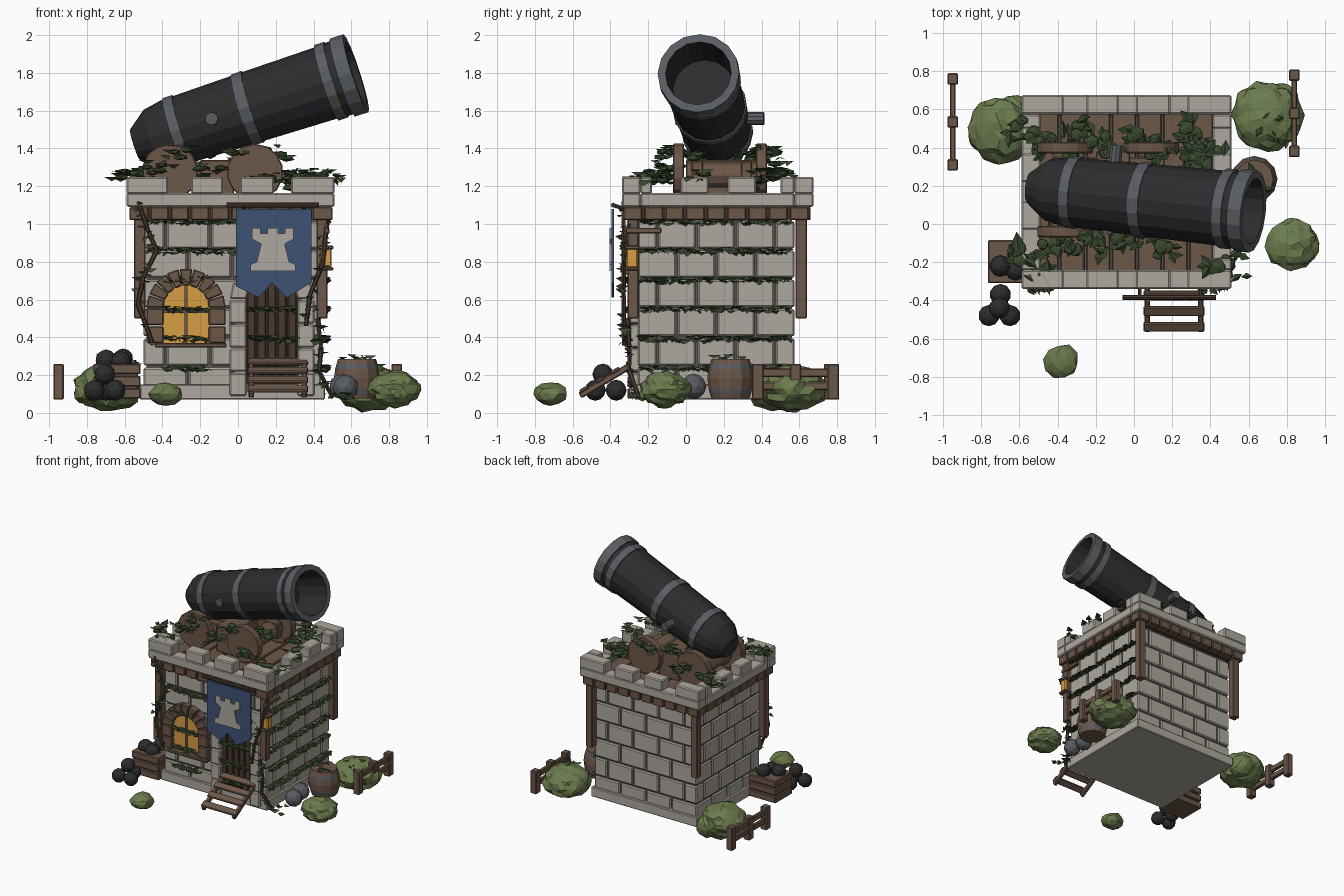
import bpy, bmesh, math, random
from mathutils import Vector, Matrix

if "Cube" in bpy.data.objects:
    bpy.data.objects.remove(bpy.data.objects["Cube"])
random.seed(7)
U = random.uniform

def mat(name, r, g, b):
    m = bpy.data.materials.new(name)
    m.diffuse_color = (r, g, b, 1)
    m.use_nodes = True
    m.node_tree.nodes["Principled BSDF"].inputs["Base Color"].default_value = m.diffuse_color
    return m
STONE = mat("stone", .42, .39, .345)
MORTAR = mat("mortar", .10, .095, .085)
WOOD = mat("wood", .15, .095, .065)
DARKWOOD = mat("dark_wood", .065, .042, .03)
IRON = mat("black_iron", .026, .026, .028)
STEEL = mat("grey_steel", .10, .108, .12)
BLUE = mat("banner_blue", .048, .085, .18)
YELLOW = mat("warm_yellow", .68, .34, .06)
LEAF = mat("ivy_green", .04, .065, .027)
BUSH = mat("bush_green", .15, .20, .075)

def part(name, mats, build, bevel=0):
    bm = bmesh.new()
    build(bm)
    bmesh.ops.recalc_face_normals(bm, faces=bm.faces)
    me = bpy.data.meshes.new(name)
    bm.to_mesh(me)
    bm.free()
    for m in mats if isinstance(mats, list) else [mats]:
        me.materials.append(m)
    ob = bpy.data.objects.new(name, me)
    bpy.context.collection.objects.link(ob)
    if bevel:
        b = ob.modifiers.new("bevel", 'BEVEL')
        b.width, b.segments = bevel, 1
    return ob

def box(bm, x0, x1, y0, y1, z0, z1, M=Matrix()):
    c = Matrix.Translation(((x0+x1)/2, (y0+y1)/2, (z0+z1)/2))
    s = Matrix.Diagonal((x1-x0, y1-y0, z1-z0, 1))
    bmesh.ops.create_cube(bm, size=1, matrix=M @ c @ s)

def boxes(name, m, rows, bevel=0.006):
    return part(name, m, lambda bm: [box(bm, *r) for r in rows], bevel)

def rod(bm, p0, p1, r0, r1=None, n=8):
    p0, p1 = Vector(p0), Vector(p1)
    M = Matrix.Translation((p0+p1)/2) @ (p1-p0).to_track_quat('Z', 'Y').to_matrix().to_4x4()
    bmesh.ops.create_cone(bm, cap_ends=True, segments=n, radius1=r0, radius2=r0 if r1 is None else r1,
                          depth=(p1-p0).length, matrix=M)

def prism(bm, pts, y0, y1):
    a = [bm.verts.new((x, y0, z)) for x, z in pts]
    b = [bm.verts.new((x, y1, z)) for x, z in pts]
    bm.faces.new(a)
    bm.faces.new(b[::-1])
    for i in range(len(a)):
        j = (i+1) % len(a)
        bm.faces.new((a[i], b[i], b[j], a[j]))

def lathe(bm, prof, M, n=16):
    # prof holds (distance, radius, material index of the span after it)
    rings = [[bm.verts.new(M @ Vector((r*math.cos(k*math.tau/n), r*math.sin(k*math.tau/n), t)))
              for k in range(n)] for t, r, _ in prof]
    for i in range(len(rings)-1):
        for k in range(n):
            j = (k+1) % n
            bm.faces.new((rings[i][k], rings[i][j], rings[i+1][j], rings[i+1][k])).material_index = prof[i][2]
    bm.faces.new(rings[0])
    bm.faces.new(rings[-1])

def blob(bm, c, r, sub=1, squash=.8, jit=.12):
    M = Matrix.Translation(c) @ Matrix.Rotation(U(0, 6), 4, 'Z') @ Matrix.Diagonal((r, r, r*squash, 1))
    vs = bmesh.ops.create_icosphere(bm, subdivisions=sub, radius=1, matrix=M)['verts']
    for v in vs:
        v.co = Vector(c) + (v.co - Vector(c)) * U(1-jit, 1+jit)

def leaf(bm, c, s, tilt=.5):
    M = (Matrix.Translation(c) @ Matrix.Rotation(U(0, 6.28), 4, 'Z') @ Matrix.Rotation(U(-tilt, tilt), 4, 'X'))
    a, b, d, e = [bm.verts.new(M @ Vector(p)) for p in
                  ((-s, 0, 0), (0, s*.6, -s*.3), (s, 0, 0), (0, -s*.6, -s*.3))]
    bm.faces.new((a, b, d))
    bm.faces.new((a, d, e))

# Tower body: mortar core, plinth and running-bond bricks on all four sides
X0, X1, Y0, Y1, H = -.50, .44, -.255, .575, .155
boxes("wall_core", MORTAR, [(X0+.015, X1-.015, Y0+.015, Y1-.015, .08, 1.1)], 0)
boxes("plinth", STONE, [(X0-.02, X1+.02, Y0-.02, Y1+.02, .07, .15)])
def bricks(bm):
    g = .006
    for r in range(6):
        z0, z1 = .09+r*H+g, .09+(r+1)*H-g
        for along_x, a, b in ((1, X0, X1), (0, Y0, Y1)):
            L = (b-a)/4
            cuts = [a+L*(i+(.5 if r % 2 else 0)) for i in range(-1, 6)]
            for u in cuts:
                p, q = max(u, a)+g*(u > a), min(u+L, b)-g*(u+L < b)
                if q-p < .03:
                    continue
                for side in (0, 1):
                    if along_x:
                        y = Y1-.05 if side else Y0
                        box(bm, p, q, y, y+.05, z0, z1)
                    else:
                        x = X1-.05 if side else X0
                        box(bm, x, x+.05, p, q, z0, z1)
part("wall_bricks", STONE, bricks, .008)

# Timber: corner posts, joist band and roof planks
boxes("corner_posts", WOOD, [(x, x+.06, y, y+.06, .50, 1.03) for x in (-.55, .415) for y in (-.31, .58)])
joists = [(-.57+i*.107, -.475+i*.107, y, y+.07, 1.02, 1.09) for i in range(10) for y in (-.33, .59)]
joists += [(x, x+.07, -.33+i*.11, -.232+i*.11, 1.02, 1.09) for i in range(9) for x in (-.575, .43)]
boxes("joist_band", WOOD, joists)
boxes("joist_core", DARKWOOD, [(-.56, .485, -.315, .645, 1.03, 1.095)], 0)
boxes("roof_planks", WOOD, [(-.52+i*.135, -.395+i*.135, -.25, .59, 1.09, 1.12) for i in range(7)])

# Parapet with battlements
PX0, PX1, PY0, PY1 = -.59, .51, -.34, .675
wall = [(PX0, PX1, PY0, PY0+.1, 1.09, 1.165), (PX0, PX1, PY1-.1, PY1, 1.09, 1.165),
        (PX0, PX0+.1, PY0+.1, PY1-.1, 1.09, 1.165), (PX1-.1, PX1, PY0+.1, PY1-.1, 1.09, 1.165)]
for a, b in ((PX0, -.37), (-.25, -.08), (.01, .19), (.28, PX1)):
    wall += [(a, b, y, y+.1, 1.16, 1.25) for y in (PY0, PY1-.1)]
for a, b in ((PY0+.1, -.18), (-.03, .12), (.22, .37), (.5, PY1-.1)):
    wall += [(x, x+.1, a, b, 1.16, 1.25) for x in (PX0, PX1-.1)]
boxes("battlements", STONE, wall, .008)

# Arched window and doorway
def voussoirs(bm, cx, cz, r0, r1, n, y0, y1):
    for i in range(n):
        a, b = math.pi*(i+.04)/n, math.pi*(i+.96)/n
        prism(bm, [(cx+r*math.cos(t), cz+r*math.sin(t)) for r, t in ((r0, a), (r1, a), (r1, b), (r0, b))], y0, y1)
def arch_plate(bm, cx, cz, r, z0, y0, y1):
    prism(bm, [(cx-r, z0), (cx+r, z0)] + [(cx+r*math.cos(i*math.pi/10), cz+r*math.sin(i*math.pi/10))
                                          for i in range(11)], y0, y1)
def window_frame(bm):
    voussoirs(bm, -.275, .555, .12, .21, 9, -.31, -.24)
    for x in (-.485, -.155):
        for z in (.37, .465):
            box(bm, x, x+.09, -.31, -.24, z, z+.088)
    box(bm, -.44, -.06, -.325, -.24, .345, .37)
part("window_frame", WOOD, window_frame, .006)
part("window_glass", YELLOW, lambda bm: arch_plate(bm, -.275, .555, .125, .37, -.28, -.25))
boxes("window_bars", WOOD, [(-.283, -.267, -.29, -.28, .37, .67), (-.395, -.155, -.29, -.28, .53, .546)], 0)
def door_frame(bm):
    voussoirs(bm, .18, .6, .135, .225, 7, -.30, -.24)
    for x in (-.045, .315):
        for i in range(4):
            box(bm, x, x+.09, -.30, -.24, .09+i*.128, .212+i*.128)
part("door_frame", STONE, door_frame, .008)
part("door_back", DARKWOOD, lambda bm: arch_plate(bm, .18, .6, .14, .1, -.27, -.24))
boxes("door_planks", DARKWOOD, [(.047+i*.054, .094+i*.054, -.283, -.265, .2, .69) for i in range(5)])

# Ramp to the door
ang = math.atan2(.16, .27)
RM = Matrix.Translation((0, -.56, .09)) @ Matrix.Rotation(ang, 4, 'X')
boxes("ramp", WOOD, [(x, x+.03, 0, .31, -.015, .02, RM) for x in (.055, .335)] +
      [(.05, .37, .01+i*.095, .065+i*.095, .01, .03, RM) for i in range(4)])

# Banner with rook emblem, hung on a rod
part("banner", BLUE, lambda bm: prism(bm, [(-.01, 1.08), (-.01, .67), (.11, .61), (.18, .69), (.26, .61),
                                          (.39, .69), (.39, 1.08)], -.395, -.38))
half = [(.12, .75), (.12, .785), (.085, .80), (.062, .895), (.11, .92), (.11, .98), (.065, .98),
        (.065, .95), (.028, .95), (.028, .98)]
part("banner_emblem", STONE, lambda bm: prism(bm, [(.185+x, z) for x, z in half] +
                                              [(.185-x, z) for x, z in half[::-1]], -.404, -.395))
def banner_rod(bm):
    rod(bm, (-.06, -.385, 1.1), (.43, -.385, 1.1), .013)
    for x in (.03, .35):
        rod(bm, (x, -.385, 1.1), (x, -.3, 1.07), .01)
part("banner_rod", DARKWOOD, banner_rod)

# Lantern on a bracket, small lamp beside the banner
boxes("lantern_glow", YELLOW, [(.435, .495, -.315, -.255, .77, .87), (0, .02, -.32, -.3, .73, .86)])
boxes("lantern_bracket", WOOD, [(.455, .485, -.32, -.13, .95, .98), (.46, .47, -.29, -.28, .87, .96),
                                (.425, .505, -.325, -.245, .865, .885), (.425, .505, -.325, -.245, .755, .772)])

# Cannon: hollow barrel with steel bands
tail, muzzle = Vector((-.545, .19, 1.42)), Vector((.63, .065, 1.80))
axis = (muzzle-tail).normalized()
CM = Matrix.Translation(tail) @ axis.to_track_quat('Z', 'Y').to_matrix().to_4x4()
prof = [(0, .085, 0), (.10, .162, 0), (.20, .181, 0), (.215, .181, 1), (.215, .189, 1), (.27, .190, 1),
        (.27, .183, 0), (.60, .19, 1), (.60, .197, 1), (.66, .198, 1), (.66, .191, 0), (1.07, .198, 1),
        (1.07, .21, 1), (1.125, .21, 1), (1.125, .203, 0), (1.16, .203, 1), (1.16, .217, 1),
        (1.235, .217, 1), (1.235, .175, 0), (.95, .165, 0)]
part("cannon_barrel", [IRON, STEEL], lambda bm: lathe(bm, prof, CM))
side = axis.cross(Vector((0, 0, 1))).normalized()
mid = tail+axis*.45
part("cannon_trunnion", STEEL, lambda bm: rod(bm, mid+side*.2, mid-side*.27, .034, n=10))

# Carriage: four wooden discs, axles and beams
def carriage(bm):
    for x in (-.36, .09):
        for y in (-.04, .40):
            rod(bm, (x, y-.03, 1.275), (x, y+.03, 1.275), .15, n=14)
        rod(bm, (x, 0, 1.26), (x, .38, 1.26), .07)
    for y in (.03, .29):
        box(bm, -.42, .16, y, y+.06, 1.2, 1.33)
    box(bm, -.2, -.02, .0, .38, 1.12, 1.34)
part("cannon_carriage", WOOD, carriage, .006)

# Ground props: fences, crate, barrel, shot
def fence(x, y0, y1):
    boxes("fence", WOOD, [(x-.028, x+.028, y, y+.06, .07, .26) for y in (y0, (y0+y1)/2-.03, y1-.06)] +
          [(x-.015, x+.015, y0, y1, z, z+.045) for z in (.12, .19)])
fence(-.95, .28, .79)
fence(.84, .35, .81)
crate = [(-.75, -.53, -.29, -.10, .08, .22)]
for z in (.075, .14, .205):
    crate += [(-.765, -.515, -.31, -.085, z, z+.055)]
boxes("crate", WOOD, crate)
staves = [(0, .10, 0), (.025, .108, 1), (.05, .115, 0), (.11, .122, 0), (.16, .115, 1), (.185, .108, 0), (.21, .10, 0)]
part("barrel", [WOOD, STEEL], lambda bm: lathe(bm, staves, Matrix.Translation((.63, .235, .075)), 12))
def shot(bm):
    for c in ((-.76, -.48, .12), (-.65, -.48, .12), (-.70, -.37, .12), (-.705, -.44, .205), (-.70, -.22, .28),
              (-.61, -.15, .285), (-.62, -.24, .27)):
        bmesh.ops.create_icosphere(bm, subdivisions=2, radius=.056, matrix=Matrix.Translation(c))
part("iron_shot", IRON, shot)
def stones(bm):
    for c in ((.55, .04, .14), (.57, -.08, .135)):
        bmesh.ops.create_icosphere(bm, subdivisions=2, radius=.068, matrix=Matrix.Translation(c))
part("stone_shot", STEEL, stones)

# Bushes
def bushes(bm):
    for x, y, z, r, s in ((-.69, .49, .14, .175, .75), (.70, .57, .13, .18, .68), (.83, -.11, .125, .135, .7),
                          (-.38, -.72, .10, .09, .7), (-.62, .58, .11, .1, .9), (-.8, .45, .11, .07, .9)):
        blob(bm, (x, y, z), r, 3 if r > .1 else 2, s, .09)
part("bushes", BUSH, bushes)

# Ivy rows on the front and right walls
def ivy_rows(bm):
    for i in range(1, 7):
        z = .09+i*H
        spans = [((X0+.03, Y0-.02), (.0 if z > .75 else X1-.02, Y0-.02)), ((X1+.02, Y0+.02), (X1+.02, Y1-.02))]
        for k, (a, b) in enumerate(spans):
            n = int(math.dist(a, b)/.0085)
            for j in range(n):
                t = j/n
                x, y = a[0]+(b[0]-a[0])*t, a[1]+(b[1]-a[1])*t
                if k == 0 and z < .75:
                    if -.05 < x < .05 or .31 < x < .41 or (-.5 < x < -.39) or (-.16 < x < -.05):
                        continue
                    y -= .02
                leaf(bm, (x, y+U(-.012, .012), z-.003+U(-.014, .014)), U(.024, .038), .6)
part("ivy_rows", LEAF, ivy_rows)

# Climbing stems with leaves
paths = [[(-.53, -.33, 1.12), (-.47, -.33, .95), (-.43, -.33, .86), (-.5, -.33, .72), (-.53, -.33, .58), (-.45, -.33, .36)],
         [(.47, -.3, 1.0), (.45, -.33, .8), (.38, -.33, .62), (.36, -.33, .46)],
         [(.42, -.31, .5), (.44, -.3, .35), (.43, -.3, .22), (.5, -.25, .08)]]
part("ivy_stems", DARKWOOD, lambda bm: [rod(bm, p, q, .014, .011, 6) for P in paths for p, q in zip(P, P[1:])])
def stem_leaves(bm):
    for P in paths:
        for p, q in zip(P, P[1:]):
            for _ in range(5):
                c = Vector(p).lerp(Vector(q), U(0, 1)) + Vector((U(-.03, .03), U(-.02, .01), 0))
                leaf(bm, c, U(.02, .04), 1.2)
    for c in [(.63, .235, .29), (-.63, -.2, .26), (.5, -.22, .1), (.72, .5, .24)]:
        for _ in range(10):
            leaf(bm, Vector(c)+Vector((U(-.1, .1), U(-.09, .09), U(-.02, .02))), U(.025, .04), .7)
part("ivy_stem_leaves", LEAF, stem_leaves)

# Ivy clumps over the roof and carriage
def roof_ivy(bm):
    spots = [(-.58, .5, 1.26), (-.45, .42, 1.27), (-.3, .48, 1.3), (-.2, .43, 1.38), (0, .45, 1.36), (.12, .4, 1.38),
             (.3, .5, 1.26), (.4, .4, 1.26), (.33, .33, 1.22), (-.58, -.15, 1.26), (-.52, -.25, 1.25),
             (-.42, -.1, 1.3), (-.3, -.08, 1.38), (-.15, -.12, 1.28), (.02, -.06, 1.38), (.15, -.12, 1.24),
             (.45, .05, 1.25), (.46, -.2, 1.24), (-.3, .3, 1.36), (.2, .05, 1.36)]
    for s in spots:
        for _ in range(4):
            blob(bm, Vector(s)+Vector((U(-.06, .06), U(-.05, .05), U(-.03, .02))), U(.03, .045), 1, .45, .2)
        for _ in range(7):
            leaf(bm, Vector(s)+Vector((U(-.09, .09), U(-.07, .07), U(-.02, .04))), U(.03, .05), .6)
part("roof_ivy", LEAF, roof_ivy)
